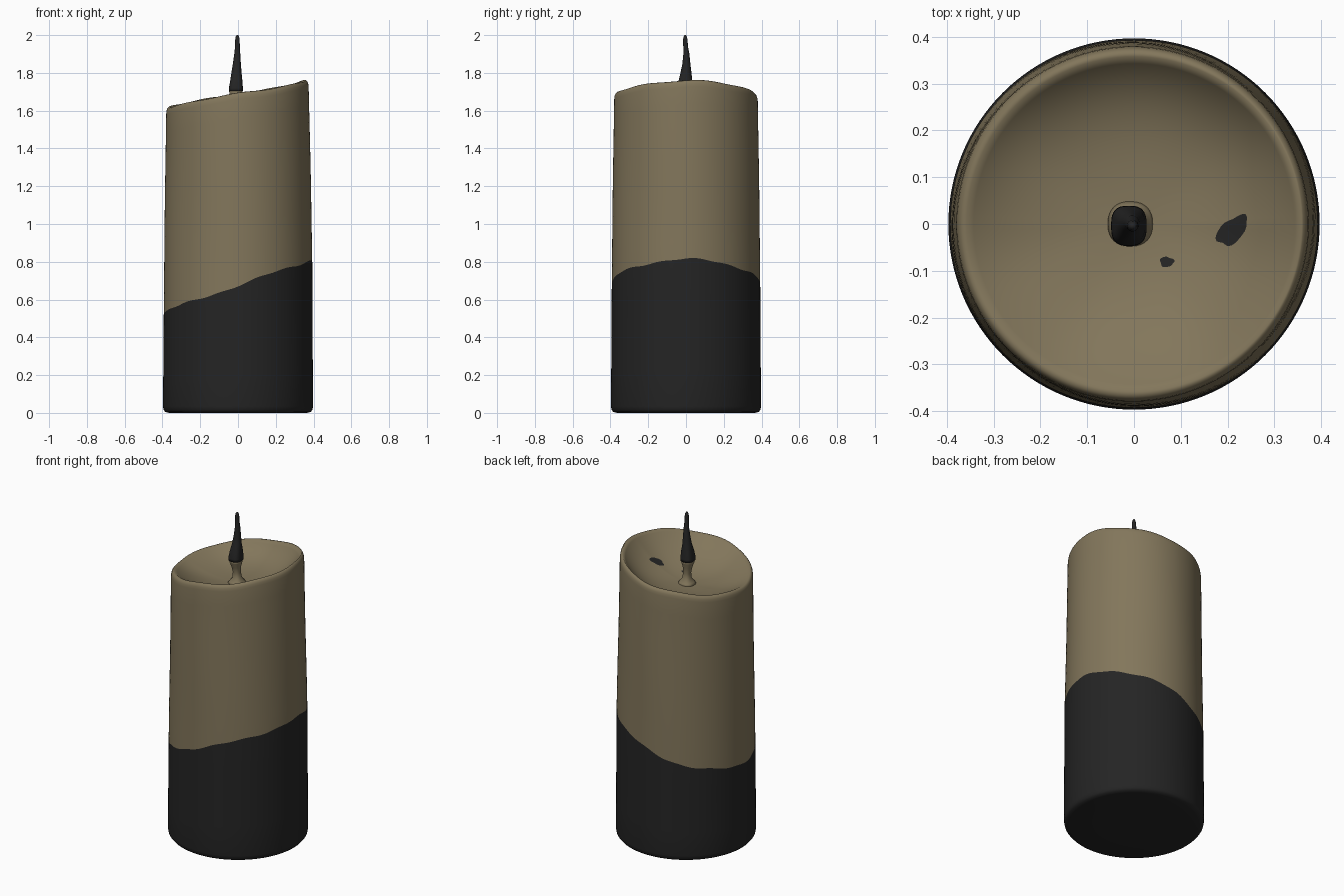
import bpy, bmesh, math
from math import sin, cos, pi

if "Cube" in bpy.data.objects:
    bpy.data.objects.remove(bpy.data.objects["Cube"])


def material(name, rgb):
    m = bpy.data.materials.new(name)
    m.diffuse_color = (*rgb, 1)
    m.use_nodes = True
    m.node_tree.nodes["Principled BSDF"].inputs["Base Color"].default_value = m.diffuse_color
    return m


WAX = material("tan wax", (0.225, 0.182, 0.105))
BLACK = material("charcoal black", (0.018, 0.018, 0.018))
SEG = 128
CREST_R = 0.358


def crest(a):
    # slanted, slightly wavy rim height
    return 1.69 + 0.066 * cos(a) + 0.005 * sin(3 * a + 1) + 0.003 * sin(7 * a)


def paint_line(a):
    # slanted edge between the black base and the wax
    return 0.675 + 0.137 * cos(a) + 0.006 * sin(5 * a + 1) + 0.003 * sin(13 * a)


def floor_z(x, y):
    # melted bowl, steeper towards the back
    a, r = math.atan2(y, x), math.hypot(x, y)
    t = min(r / CREST_R, 1)
    p = 2.3 + 1.6 * max(0, sin(a)) * t
    base = 1.56 + 0.02 * x / CREST_R
    return base + (crest(a) - base) * t ** p


def loft(name, rings, mats, mat_of_band, cap_start=True, cap_end=True):
    # rings: lists of points, joined in order
    bm = bmesh.new()
    rows = [[bm.verts.new(p) for p in ring] for ring in rings]
    n = len(rows[0])
    for i in range(len(rows) - 1):
        for k in range(n):
            j = (k + 1) % n
            f = bm.faces.new((rows[i][k], rows[i][j], rows[i + 1][j], rows[i + 1][k]))
            f.material_index = mat_of_band(i)
    if cap_start:
        bm.faces.new(rows[0][::-1]).material_index = mat_of_band(0)
    if cap_end:
        bm.faces.new(rows[-1]).material_index = mat_of_band(len(rows) - 2)
    for f in bm.faces:
        f.smooth = True
    bm.normal_update()
    me = bpy.data.meshes.new(name)
    bm.to_mesh(me)
    bm.free()
    for m in mats:
        me.materials.append(m)
    ob = bpy.data.objects.new(name, me)
    bpy.context.collection.objects.link(ob)
    return ob


angles = [2 * pi * k / SEG for k in range(SEG)]


def ring(r_of, z_of):
    return [(r_of(a) * cos(a), r_of(a) * sin(a), z_of(a)) for a in angles]


# candle body: rounded foot, black base, wax wall, rolled rim, bowl
rings = [ring(lambda a, r=r: r, lambda a, z=z: z)
         for r, z in ((0.2, 0), (0.365, 0), (0.385, 0.005), (0.394, 0.016), (0.397, 0.035))]
for t in (0.25, 0.5, 0.75, 1):
    rings.append(ring(lambda a, t=t: 0.397 - 0.004 * t,
                      lambda a, t=t: 0.035 + t * (paint_line(a) - 0.035)))
split = len(rings) - 1


def wall_r(a, t):
    return 0.393 - 0.013 * t - 0.006 * t * max(0, cos(a)) + 0.0015 * sin(4 * a + 3 * t) * sin(pi * t)


for i in range(1, 11):
    t = i / 10
    rings.append(ring(lambda a, t=t: wall_r(a, t),
                      lambda a, t=t: paint_line(a) + t * (crest(a) - 0.035 - paint_line(a))))
for dr, dz in ((0.002, 0.019), (0.006, 0.008), (0.012, 0.002)):
    rings.append(ring(lambda a, d=dr: wall_r(a, 1) - d, lambda a, d=dz: crest(a) - d))
for i in range(24, 0, -1):
    r = CREST_R * i / 24
    rings.append(ring(lambda a, r=r: r, lambda a, r=r: floor_z(r * cos(a), r * sin(a))))
loft("candle_body", rings, (WAX, BLACK), lambda i: 1 if i < split else 0)


# wick: flared wax stem with a burnt, tapering tip
def square_ring(cx, cy, rx, ry, z, e):
    pts = []
    for k in range(32):
        c, s = cos(2 * pi * k / 32), sin(2 * pi * k / 32)
        pts.append((cx + rx * math.copysign(abs(c) ** e, c),
                    cy + ry * math.copysign(abs(s) ** e, s), z))
    return pts


stem = [(-0.006, 0, 0.055, 0.055, 1.550), (-0.006, 0, 0.042, 0.042, 1.570),
        (-0.006, 0, 0.026, 0.027, 1.590), (-0.008, 0, 0.021, 0.023, 1.625),
        (-0.010, -0.002, 0.025, 0.028, 1.66), (-0.011, -0.004, 0.034, 0.038, 1.69),
        (-0.011, -0.004, 0.036, 0.041, 1.705)]
tip = [(-0.011, -0.004, 0.038, 0.043, 1.703), (-0.011, -0.004, 0.037, 0.042, 1.72),
       (-0.009, -0.003, 0.032, 0.036, 1.76), (-0.008, 0, 0.027, 0.029, 1.80),
       (-0.006, 0.002, 0.021, 0.021, 1.85), (-0.004, 0.002, 0.016, 0.016, 1.90),
       (-0.003, -0.002, 0.0125, 0.0125, 1.94), (-0.003, -0.004, 0.012, 0.012, 1.975),
       (-0.003, -0.004, 0.009, 0.009, 1.992), (-0.003, -0.004, 0.004, 0.004, 2.0)]
loft("wick_stem", [square_ring(*p, 0.85) for p in stem], (WAX,), lambda i: 0)
loft("wick_tip", [square_ring(*p, 0.7 if p[4] < 1.8 else 1) for p in tip], (BLACK,), lambda i: 0)


# soot specks lying on the bowl floor
def speck(name, cx, cy, rx, ry, turn):
    rs = []
    for t in (1, 0.75, 0.5, 0.25, 0.05):
        pts = []
        for k in range(24):
            a = 2 * pi * k / 24
            w = t * (1 + 0.1 * sin(3 * a + 1) + 0.06 * sin(5 * a))
            u, v = rx * w * cos(a), ry * w * sin(a)
            x, y = cx + u * cos(turn) - v * sin(turn), cy + u * sin(turn) + v * cos(turn)
            pts.append((x, y, floor_z(x, y) + 0.002))
        rs.append(pts)
    loft(name, rs, (BLACK,), lambda i: 0, cap_start=False)


speck("soot_speck_large", 0.21, -0.014, 0.040, 0.023, 0.75)
speck("soot_speck_small", 0.07, -0.081, 0.015, 0.011, 0)
